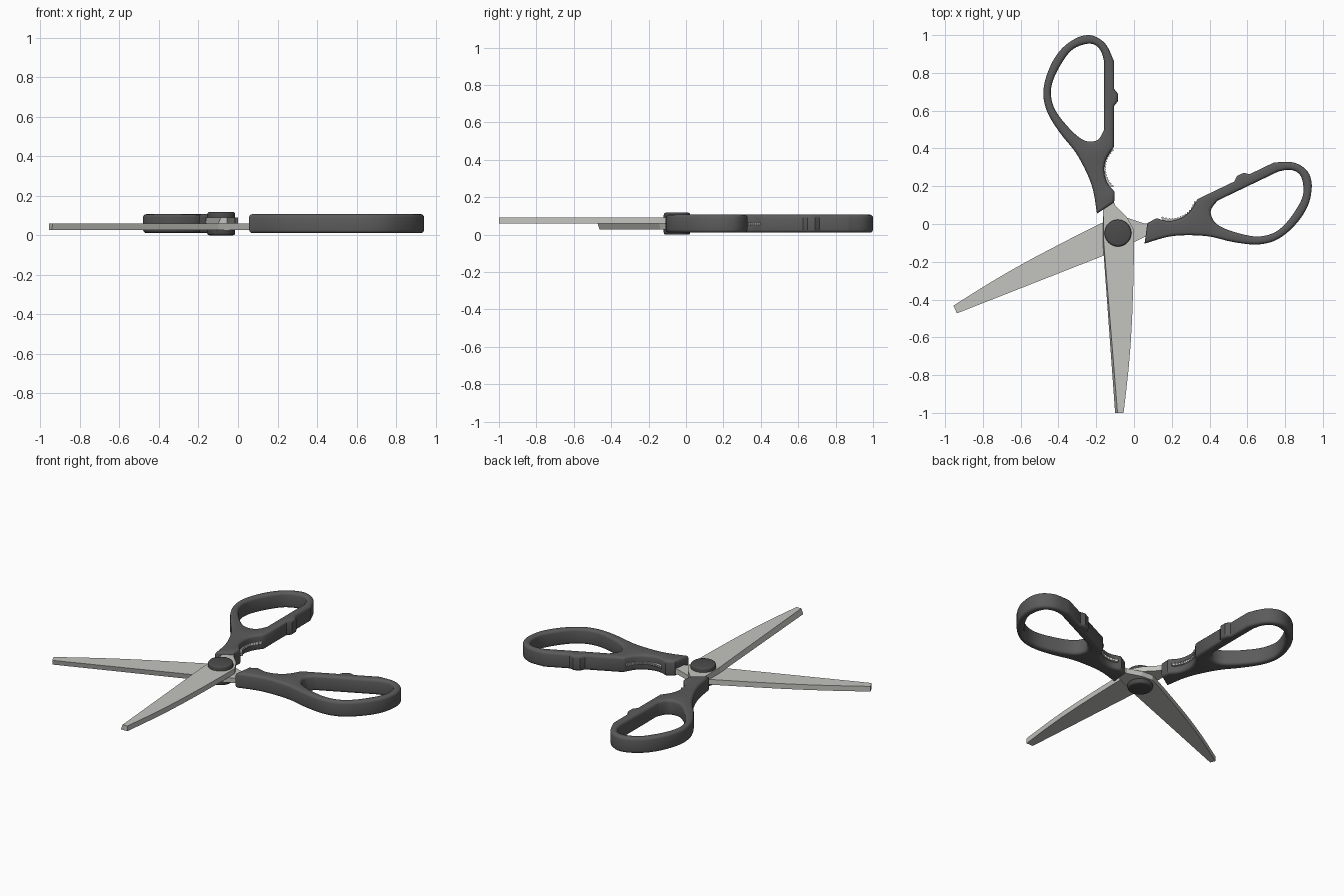
import bpy, bmesh, math
from mathutils import Vector, Matrix

if "Cube" in bpy.data.objects:
    bpy.data.objects.remove(bpy.data.objects["Cube"])

MID = 0.059                                   # height of the plane between the blades
PIVOT = Vector((-0.085, -0.048, MID))
AXIS = Vector((math.cos(math.radians(57.8)), math.sin(math.radians(57.8)), 0))
# The second half is the first one turned over about a line through the pivot
FLIP = (Matrix.Translation(PIVOT) @ Matrix.Rotation(math.pi, 4, AXIS)
        @ Matrix.Translation(-PIVOT))


def material(name, rgb):
    m = bpy.data.materials.new(name)
    m.diffuse_color = (*rgb, 1)
    m.use_nodes = True
    m.node_tree.nodes["Principled BSDF"].inputs["Base Color"].default_value = m.diffuse_color
    return m


DARK = material("dark grey plastic", (0.105, 0.105, 0.107))
CAP = material("charcoal", (0.07, 0.07, 0.07))
STEEL = material("steel", (0.55, 0.55, 0.52))


def smooth_loop(pts, steps=5):
    """Closed curve through the points; a third value marks a corner."""
    n, out = len(pts), []
    P = [Vector(p[:2]) for p in pts]
    for i in range(n):
        a, b = P[i], P[(i + 1) % n]
        seg = b - a
        ca, cb = len(pts[i]) > 2, len(pts[(i + 1) % n]) > 2
        if ca and cb:
            out.append(a)
            continue
        ta = seg if ca else (b - P[i - 1]).normalized() * seg.length
        tb = seg if cb else (P[(i + 2) % n] - a).normalized() * seg.length
        for k in range(steps):
            t = k / steps
            out.append(a * (2*t**3 - 3*t**2 + 1) + ta * (t**3 - 2*t**2 + t)
                       + b * (3*t**2 - 2*t**3) + tb * (t**3 - t**2))
    return out


def offset(loop, d):
    """Shift a loop to the left of its direction."""
    out = []
    for i, p in enumerate(loop):
        e1 = (p - loop[i - 1]).normalized()
        e2 = (loop[(i + 1) % len(loop)] - p).normalized()
        n1, n2 = Vector((-e1.y, e1.x)), Vector((-e2.y, e2.x))
        m = (n1 + n2).normalized()
        out.append(p + m * d / max(m.dot(n1), 0.6))
    return out


def add_object(name, bm, mat, matrix=None, smooth=True):
    bmesh.ops.recalc_face_normals(bm, faces=bm.faces)
    me = bpy.data.meshes.new(name)
    bm.to_mesh(me)
    bm.free()
    if matrix is not None:
        me.transform(matrix)
    me.materials.append(mat)
    ob = bpy.data.objects.new(name, me)
    bpy.context.collection.objects.link(ob)
    if smooth:
        bpy.ops.object.select_all(action='DESELECT')
        ob.select_set(True)
        bpy.context.view_layer.objects.active = ob
        bpy.ops.object.shade_smooth_by_angle(angle=math.radians(35))
    return ob


def slab(stacks):
    """Solid from stacks of (loop, z) rings; more than one stack makes holes."""
    bm = bmesh.new()
    ends = ([], [])
    for rings in stacks:
        rows = [[bm.verts.new((p.x, p.y, z)) for p in loop] for loop, z in rings]
        n = len(rows[0])
        for r0, r1 in zip(rows, rows[1:]):
            for i in range(n):
                j = (i + 1) % n
                bm.faces.new((r0[i], r0[j], r1[j], r1[i]))
        for e, row in zip(ends, (rows[0], rows[-1])):
            e += [bm.edges.get((row[i], row[(i + 1) % n])) for i in range(n)]
    for e in ends:
        bmesh.ops.triangle_fill(bm, use_beauty=True, edges=e)
    return bm


# Handle outline (counter-clockwise) and finger hole (clockwise)
OUTER = [(-.196, .055, 1), (-.105, .115, 1), (-.102, .17, 1), (-.143, .22), (-.158, .285),
         (-.147, .345), (-.105, .41, 1), (-.105, .625, 1), (-.085, .65, 1), (-.085, .69, 1),
         (-.105, .715, 1), (-.105, .86, 1), (-.145, .945), (-.19, .985), (-.243, 1.0),
         (-.31, .982), (-.39, .92), (-.45, .82), (-.48, .70), (-.46, .595), (-.39, .48),
         (-.31, .38), (-.25, .27), (-.217, .18)]
HOLE = [(-.158, .50, 1), (-.19, .447), (-.243, .437), (-.29, .458), (-.355, .52),
        (-.418, .605), (-.44, .685), (-.43, .755), (-.39, .84), (-.33, .92), (-.26, .952),
        (-.21, .95), (-.175, .915), (-.158, .86, 1)]
R, HALF = 0.016, 0.048                        # rounded edge radius, half thickness


def rounded_rings(loop):
    arc = [(R * (1 - math.cos(a)), HALF - R + R * math.sin(a))
           for a in (0, math.pi / 6, math.pi / 3, math.pi / 2)]
    return ([(offset(loop, d), MID - h) for d, h in reversed(arc)]
            + [(offset(loop, d), MID + h) for d, h in arc])


# Blade outline: cutting edge on the left, curved back on the right, tang on top
TIP = [(-.10, -1.0), (-.055, -1.0)]
BACK = [(-.041, -.88), (-.029, -.77), (-.018, -.64), (-.010, -.50), (-.004, -.33), (0, -.16)]
TANG = [(0, -.03), (-.037, .035), (-.10, .10), (-.12, .15), (-.165, .15)]
EDGE = (-.165, -.10)
blade_low = [Vector(p) for p in TIP + BACK + TANG + [EDGE]]
blade_high = [p.copy() for p in blade_low]
blade_high[0].x += 0.013                      # ground bevel along the cutting edge
blade_high[-1].x += 0.005

# Serrated strip lining the finger rest
grip_front, grip_back = [], []
for i in range(29):
    t = i / 28
    y = .195 + .20 * t
    x = -.157 + .046 * abs(2 * t - 1) ** 2.2
    grip_front.append(Vector((x + (.010 if i % 2 else .002), y)))
    grip_back.append(Vector((x - .02, y)))
grip = grip_front + grip_back[::-1]

for side, mtx in (("upper", None), ("lower", FLIP)):
    add_object(side + "_handle",
               slab([rounded_rings(smooth_loop(OUTER)), rounded_rings(smooth_loop(HOLE))]),
               DARK, mtx)
    add_object(side + "_blade", slab([[(blade_low, MID), (blade_high, MID + .032)]]),
               STEEL, mtx, smooth=False)
    add_object(side + "_grip_teeth", slab([[(grip, MID - .007), (grip, MID + .007)]]),
               STEEL, mtx, smooth=False)

# Pivot screw with rounded rims
circle = [Vector((PIVOT.x + .071 * math.cos(i * math.tau / 40),
                  PIVOT.y + .071 * math.sin(i * math.tau / 40))) for i in range(40)]
rims = [(.012, .059), (.005, .057), (.0015, .053), (0, .047)]
add_object("pivot_screw",
           slab([[(offset(circle, d), MID - h) for d, h in rims]
                 + [(offset(circle, d), MID + h) for d, h in reversed(rims)]]), CAP)
